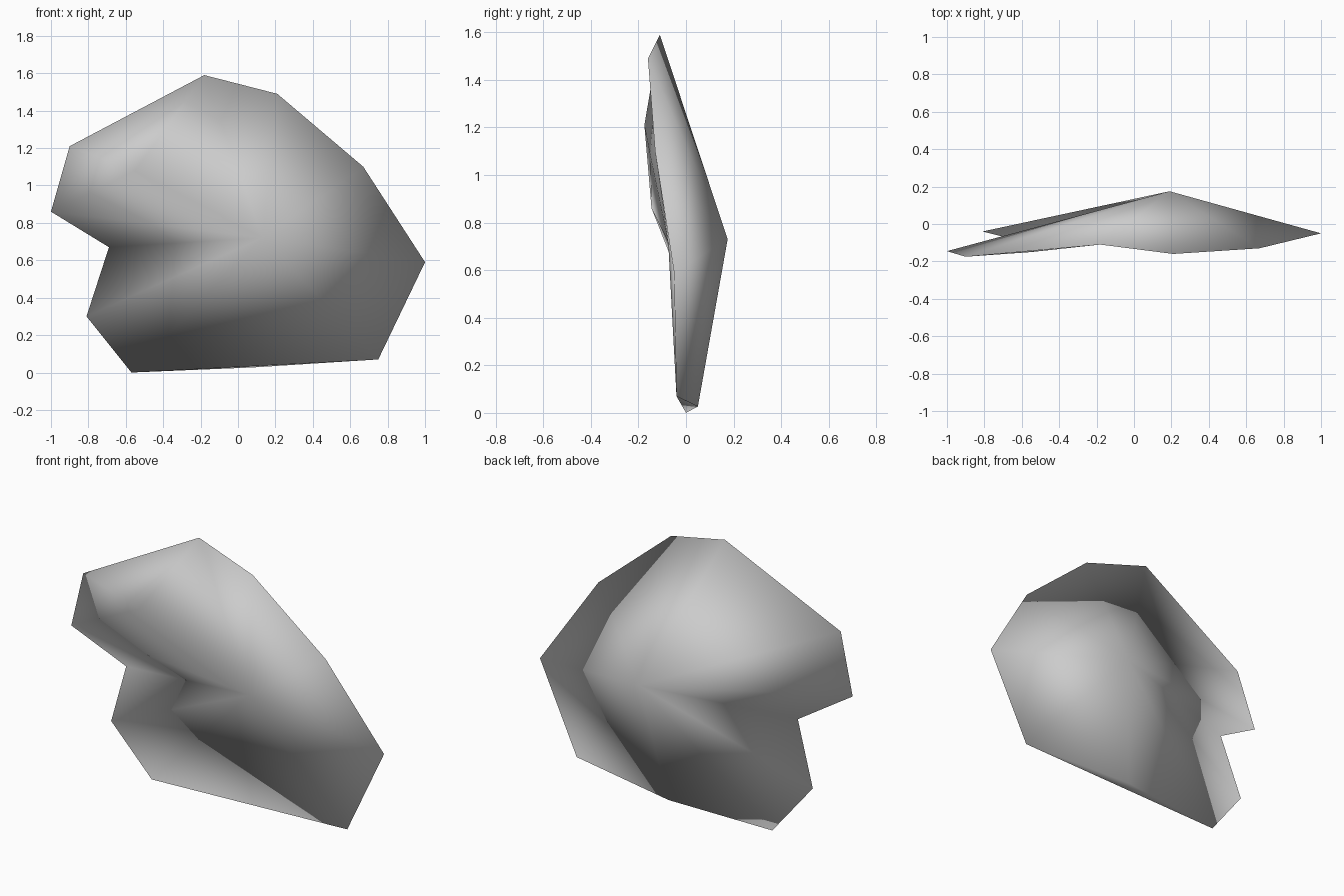
import bpy, bmesh

# Remove the default cube
cube = bpy.data.objects.get("Cube")
if cube:
    bpy.data.objects.remove(cube, do_unlink=True)

# Plain grey stone material
stone = bpy.data.materials.new("stone_grey")
stone.use_nodes = True
grey = (0.6, 0.6, 0.6, 1.0)
stone.diffuse_color = grey
stone.node_tree.nodes["Principled BSDF"].inputs["Base Color"].default_value = grey

# Rim of the slab, clockwise from its top corner
RIM = [
    (-0.18, -0.11, 1.59), (0.21, -0.16, 1.49), (0.67, -0.13, 1.10),
    (1.00, -0.05, 0.59), (0.75, -0.04, 0.07), (-0.57, 0.0, 0.0),
    (-0.81, -0.04, 0.30), (-0.69, -0.07, 0.67), (-1.00, -0.145, 0.86),
    (-0.90, -0.175, 1.21),
]
LOWER_LEFT = 4   # rim corner where the bottom edge starts


def fan(bm, hub, loop):
    """Close a loop of vertices with triangles around a hub."""
    for a, b in zip(loop, loop[1:] + loop[:1]):
        bm.faces.new((hub, a, b))


bm = bmesh.new()
rim = [bm.verts.new(p) for p in RIM]
front_hub = bm.verts.new((0.13, -0.075, 0.72))
front_knob = bm.verts.new((-0.55, -0.15, 1.08))
back_peak = bm.verts.new((0.19, 0.175, 0.73))
bottom_heel = bm.verts.new((0.08, 0.05, 0.027))

# Front: shallow fan, with a low knob over the upper right shoulder
main_loop = rim[:-1] + [front_knob]
fan(bm, front_hub, main_loop)
for a, b in ((rim[-2], rim[-1]), (rim[-1], rim[0])):
    bm.faces.new((front_knob, a, b))

# Back: tall peak whose rim also takes in the heel under the bottom edge
back_loop = rim[:LOWER_LEFT + 1] + [bottom_heel] + rim[LOWER_LEFT + 1:]
fan(bm, back_peak, back_loop)
bm.faces.new((rim[LOWER_LEFT], bottom_heel, rim[LOWER_LEFT + 1]))

bmesh.ops.recalc_face_normals(bm, faces=bm.faces[:])
for face in bm.faces:
    face.smooth = True

mesh = bpy.data.meshes.new("stone_slab")
bm.to_mesh(mesh)
bm.free()
mesh.materials.append(stone)
slab = bpy.data.objects.new("stone_slab", mesh)
bpy.context.collection.objects.link(slab)
